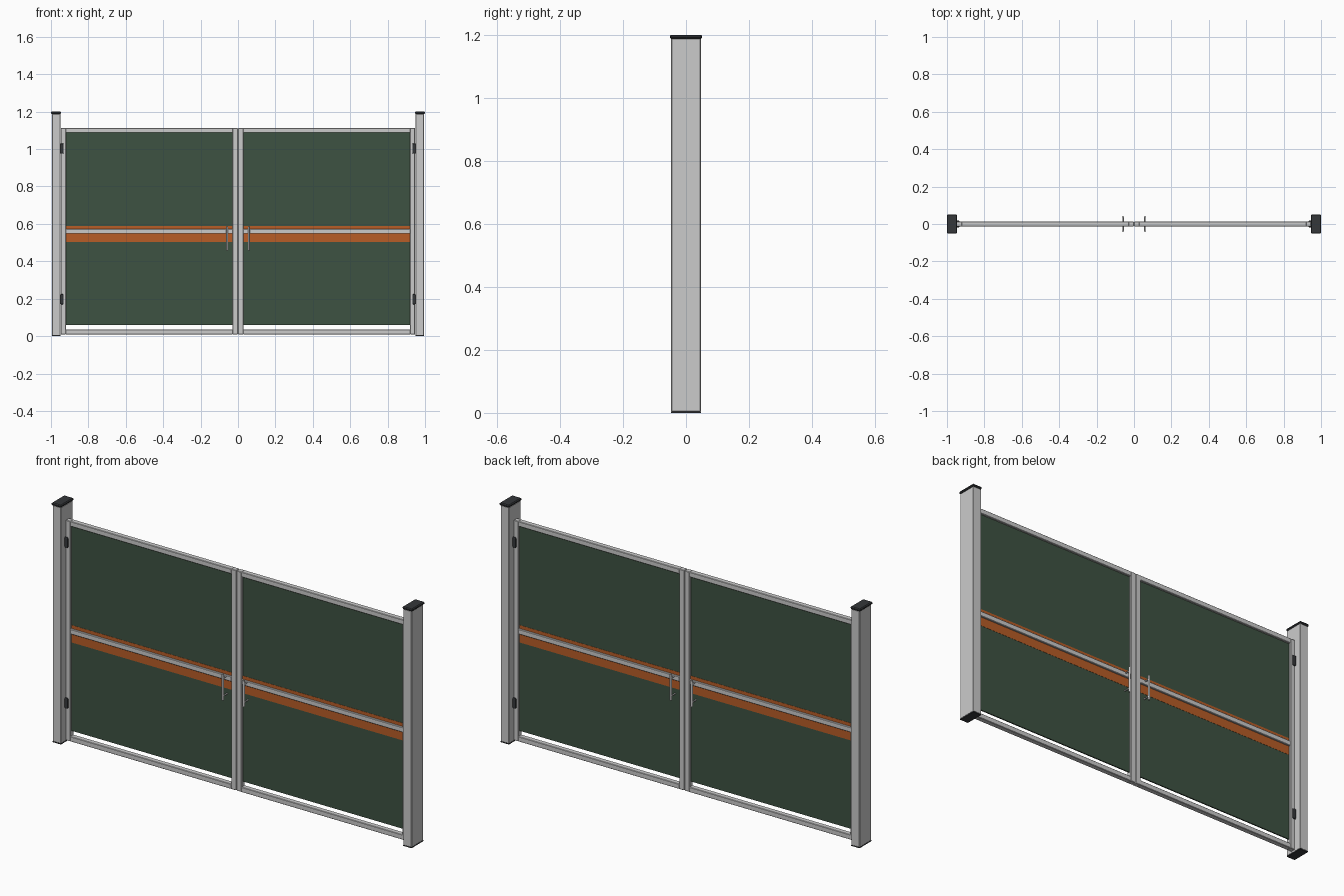
import bpy, bmesh
from mathutils import Matrix, Vector

if "Cube" in bpy.data.objects:
    bpy.data.objects.remove(bpy.data.objects["Cube"])


def material(name, rgb):
    m = bpy.data.materials.new(name)
    m.diffuse_color = (*rgb, 1)
    m.use_nodes = True
    m.node_tree.nodes["Principled BSDF"].inputs["Base Color"].default_value = m.diffuse_color
    return m


GREEN = material("green", (0.048, 0.085, 0.054))
ORANGE = material("orange", (0.48, 0.11, 0.02))
DARK = material("dark", (0.035, 0.038, 0.042))


def finish(bm, name, mat):
    me = bpy.data.meshes.new(name)
    bm.to_mesh(me)
    bm.free()
    ob = bpy.data.objects.new(name, me)
    bpy.context.collection.objects.link(ob)
    if mat:
        me.materials.append(mat)
    return ob


def box(name, x, y, z, mat=None, bevel=0.0, segments=1):
    """Box from (min, max) ranges, optionally bevelled."""
    bm = bmesh.new()
    lo, hi = (Vector(c) for c in zip(sorted(x), y, z))
    bmesh.ops.create_cube(bm, size=1, matrix=Matrix.Translation((lo + hi) / 2)
                          @ Matrix.Diagonal((*(hi - lo), 1)))
    if bevel:
        bmesh.ops.bevel(bm, geom=bm.edges[:], offset=bevel, segments=segments,
                        profile=0.5, affect='EDGES')
    return finish(bm, name, mat)


def rod(name, a, b, r, mat=None):
    """Round bar from point a to point b."""
    a, b = Vector(a), Vector(b)
    d = b - a
    bm = bmesh.new()
    bmesh.ops.create_cone(bm, cap_ends=True, segments=16, radius1=r, radius2=r,
                          depth=d.length, matrix=Matrix.Translation((a + b) / 2)
                          @ d.to_track_quat('Z', 'Y').to_matrix().to_4x4())
    ob = finish(bm, name, mat)
    for p in ob.data.polygons:
        p.use_smooth = len(p.vertices) == 4
    return ob


for s, side in ((-1, "left"), (1, "right")):
    def X(a, b):
        return (s * a, s * b)

    # Post with foot and cap
    box(f"{side}_post", X(0.949, 0.995), (-0.047, 0.047), (0.004, 1.188), bevel=0.002)
    box(f"{side}_post_foot", X(0.949, 0.995), (-0.047, 0.047), (0, 0.005), DARK)
    box(f"{side}_post_cap", X(0.946, 1.0), (-0.051, 0.051), (1.187, 1.2), DARK, 0.004)

    # Leaf frame: two stiles and three rails
    fy = (-0.013, 0.013)
    box(f"{side}_outer_stile", X(0.920, 0.947), fy, (0.01, 1.113), bevel=0.002)
    box(f"{side}_inner_stile", X(0.001, 0.029), fy, (0.01, 1.113), bevel=0.002)
    for rail, z in (("bottom", (0.01, 0.035)), ("middle", (0.548, 0.573)),
                    ("top", (1.088, 1.113))):
        box(f"{side}_{rail}_rail", X(0.027, 0.922), fy, z, bevel=0.002)

    # Infill panels with the coloured band
    box(f"{side}_lower_panel", X(0.025, 0.924), (-0.003, 0.003), (0.06, 0.503), GREEN)
    box(f"{side}_band", X(0.025, 0.924), (-0.004, 0.004), (0.503, 0.59), ORANGE)
    box(f"{side}_upper_panel", X(0.025, 0.924), (-0.003, 0.003), (0.59, 1.092), GREEN)

    # Hinges
    for level, z in (("lower", 0.197), ("upper", 1.003)):
        box(f"{side}_{level}_hinge", X(0.932, 0.951), (-0.018, 0.018),
            (z - 0.027, z + 0.027), DARK, 0.005, 2)

    # Pull handles front and back, joined by through stems
    hx = s * 0.058
    for y, face in ((-0.037, "front"), (0.037, "back")):
        rod(f"{side}_{face}_handle", (hx, y, 0.457), (hx, y, 0.587), 0.0055)
    for z, level in ((0.477, "lower"), (0.567, "upper")):
        rod(f"{side}_{level}_handle_stem", (hx, -0.037, z), (hx, 0.037, z), 0.0035)
